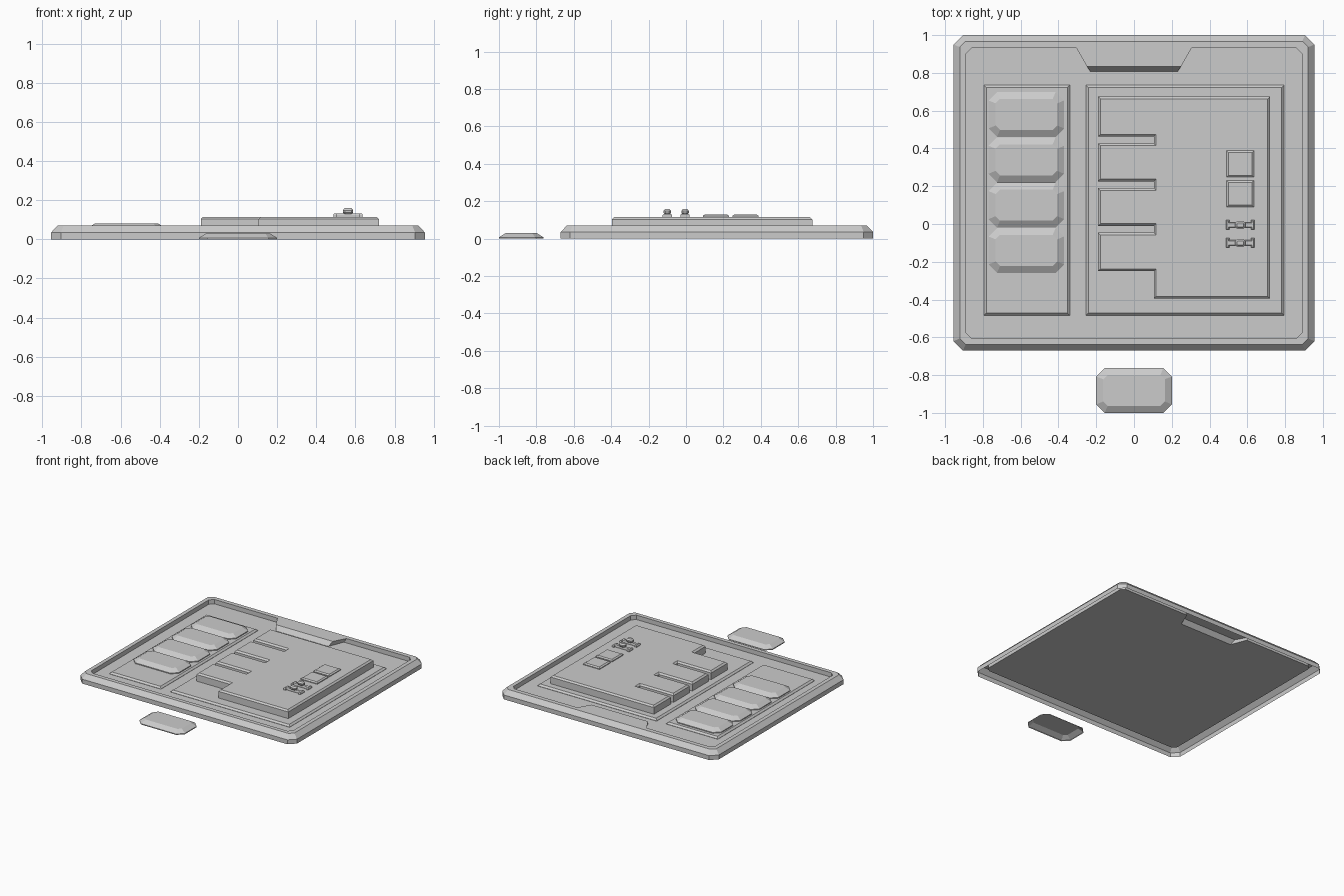
import bpy
from mathutils import Vector

if "Cube" in bpy.data.objects:
    bpy.data.objects.remove(bpy.data.objects["Cube"])


def inset(pts, d):
    """Move every side of a counter-clockwise outline inwards by d."""
    out = []
    for i, p in enumerate(pts):
        a, b, c = Vector(pts[i - 1]), Vector(p), Vector(pts[(i + 1) % len(pts)])
        u, v = (b - a).normalized(), (c - b).normalized()
        n, m = Vector((-u.y, u.x)), Vector((-v.y, v.x))
        out.append(tuple(b + (n + m) * (d / (1 + n.dot(m)))))
    return out


def loft(name, loops, bottom=True):
    """Join equal-count (outline, z) loops with flat side faces and caps."""
    n = len(loops[0][0])
    verts = [(x, y, z) for pts, z in loops for x, y in pts]
    faces = [(k * n + i, k * n + (i + 1) % n, (k + 1) * n + (i + 1) % n, (k + 1) * n + i)
             for k in range(len(loops) - 1) for i in range(n)]
    faces.append(tuple(range((len(loops) - 1) * n, len(loops) * n)))
    if bottom:
        faces.append(tuple(reversed(range(n))))
    mesh = bpy.data.meshes.new(name)
    mesh.from_pydata(verts, [], faces)
    ob = bpy.data.objects.new(name, mesh)
    bpy.context.collection.objects.link(ob)
    return ob


def octagon(x0, x1, y0, y1, c):
    return [(x0 + c, y0), (x1 - c, y0), (x1, y0 + c), (x1, y1 - c),
            (x1 - c, y1), (x0 + c, y1), (x0, y1 - c), (x0, y0 + c)]


def rect(x0, x1, y0, y1):
    return [(x0, y0), (x1, y0), (x1, y1), (x0, y1)]


def plate(name, pts, z0, z1, bevel, bevel_h):
    return loft(name, [(pts, z0), (pts, z1 - bevel_h), (inset(pts, bevel), z1)])


# Tray: hollow raised rim, with a trapezoid tab reaching in at the back
FLOOR, RIM, PANEL, TOP = 0.035, 0.07, 0.05, 0.115


def with_tab(pts, tab):
    return pts[:5] + tab + pts[5:]


outer = with_tab(octagon(-0.955, 0.955, -0.67, 1.0, 0.05),
                 [(0.3, 1.0), (0.24, 1.0), (-0.24, 1.0), (-0.3, 1.0)])
inner = octagon(-0.89, 0.89, -0.605, 0.932, 0.03)
tab_top = [(0.305, 0.932), (0.25, 0.835), (-0.25, 0.835), (-0.305, 0.932)]
tab_low = [(0.28, 0.932), (0.232, 0.808), (-0.232, 0.808), (-0.28, 0.932)]
loft("tray", [(outer, 0), (outer, 0.035), (inset(outer, 0.033), RIM),
              (with_tab(inner, tab_top), RIM), (with_tab(inner, tab_low), FLOOR)],
     bottom=False)

# Two raised panels on the tray floor
for name, r in (("left_panel", (-0.795, -0.34, -0.485, 0.735)),
                ("right_panel", (-0.255, 0.795, -0.485, 0.735))):
    plate(name, rect(*r), FLOOR, PANEL, 0.013, 0.013)


# Bevelled tiles: four on the left panel and one loose in front
def tile(name, x, y, z):
    pts = octagon(x - 0.2, x + 0.2, y - 0.119, y + 0.119, 0.045)
    loft(name, [(pts, z), (pts, z + 0.007), (inset(pts, 0.037), z + 0.03)], bottom=False)


for i in range(4):
    tile(f"tile_{i + 1}", -0.57, 0.58 - 0.24 * i, PANEL)
tile("loose_tile", 0, -0.881, 0)

# Main block with three slots and a cut corner on its left side
block = [(-0.19, -0.25), (0.105, -0.25), (0.105, -0.395), (0.72, -0.395),
         (0.72, 0.675), (-0.19, 0.675)]
for y in (0.445, 0.208, -0.028):
    block += [(-0.19, y + 0.018), (0.105, y + 0.018), (0.105, y - 0.018), (-0.19, y - 0.018)]
plate("main_block", block, PANEL, TOP, 0.012, 0.012)

# Square buttons
for i, y in enumerate((0.318, 0.16)):
    plate(f"button_{i + 1}", rect(0.49, 0.635, y - 0.07, y + 0.07), TOP, TOP + 0.014, 0.01, 0.008)

# H-shaped latches with small knobs
for i, y in enumerate((-0.005, -0.1)):
    h = []
    for sx, sy in ((1, -1), (1, 1), (-1, 1), (-1, -1)):
        corner = [(0.057, 0.014), (0.057, 0.025), (0.075, 0.025)]
        if sx * sy > 0:
            corner.reverse()
        h += [(0.5625 + sx * a, y + sy * b) for a, b in corner]
    plate(f"latch_{i + 1}", h, TOP, TOP + 0.016, 0.004, 0.006)
    k = octagon(0.536, 0.589, y - 0.02, y + 0.02, 0.01)
    loft(f"latch_knob_{i + 1}", [(inset(k, 0.007), TOP + 0.014), (k, TOP + 0.023),
                                 (k, TOP + 0.033), (inset(k, 0.009), TOP + 0.044)])
